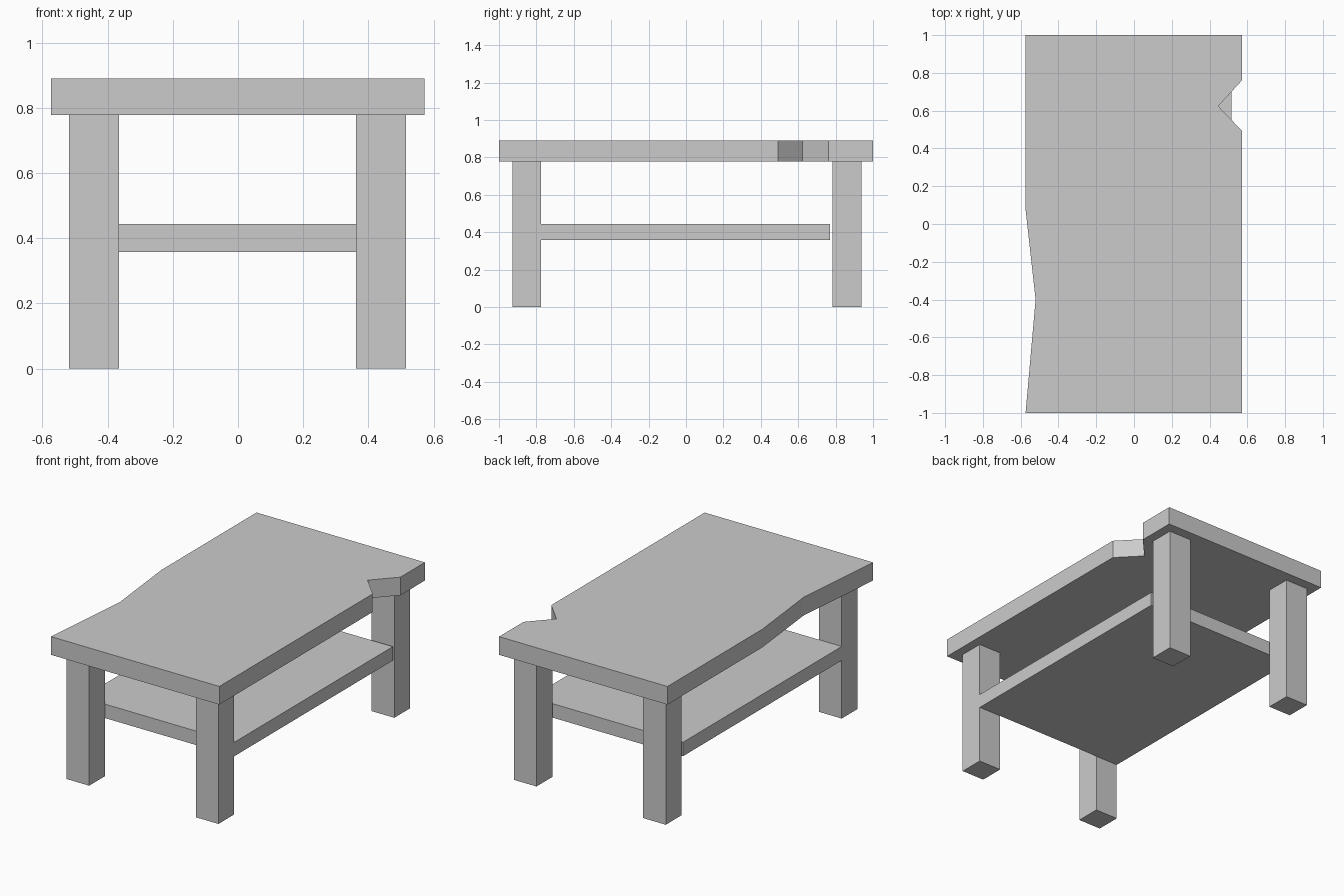
import bpy, bmesh

if "Cube" in bpy.data.objects:
    bpy.data.objects.remove(bpy.data.objects["Cube"])


def slab(name, outline, z0, z1):
    """Extrude a flat outline from z0 up to z1."""
    bm = bmesh.new()
    base = bm.faces.new([bm.verts.new((x, y, z0)) for x, y in outline])
    ext = bmesh.ops.extrude_face_region(bm, geom=[base], use_keep_orig=True)
    top = [v for v in ext["geom"] if isinstance(v, bmesh.types.BMVert)]
    bmesh.ops.translate(bm, verts=top, vec=(0, 0, z1 - z0))
    bmesh.ops.recalc_face_normals(bm, faces=bm.faces)
    mesh = bpy.data.meshes.new(name)
    bm.to_mesh(mesh)
    bm.free()
    obj = bpy.data.objects.new(name, mesh)
    bpy.context.collection.objects.link(obj)
    return obj


def rect(x0, x1, y0, y1):
    return [(x0, y0), (x1, y0), (x1, y1), (x0, y1)]


TOP_Z0, TOP_Z1 = 0.778, 0.89

# Tabletop with a V notch on the right and a shallow dip on the left
slab("tabletop", [(-0.574, -1), (0.573, -1), (0.573, 0.492), (0.446, 0.624),
                  (0.573, 0.762), (0.573, 1), (-0.574, 1), (-0.574, 0.077),
                  (-0.521, -0.4)], TOP_Z0, TOP_Z1)

# Four square legs
for row, y0, y1 in (("front", -0.927, -0.774), ("back", 0.784, 0.938)):
    for side, x0, x1 in (("left", -0.519, -0.365), ("right", 0.362, 0.516)):
        slab(f"{row}_{side}_leg", rect(x0, x1, y0, y1), 0, TOP_Z0)

# Lower shelf, touching the front legs and stopping just short of the back ones
slab("shelf", rect(-0.519, 0.516, -0.774, 0.77), 0.358, 0.444)
